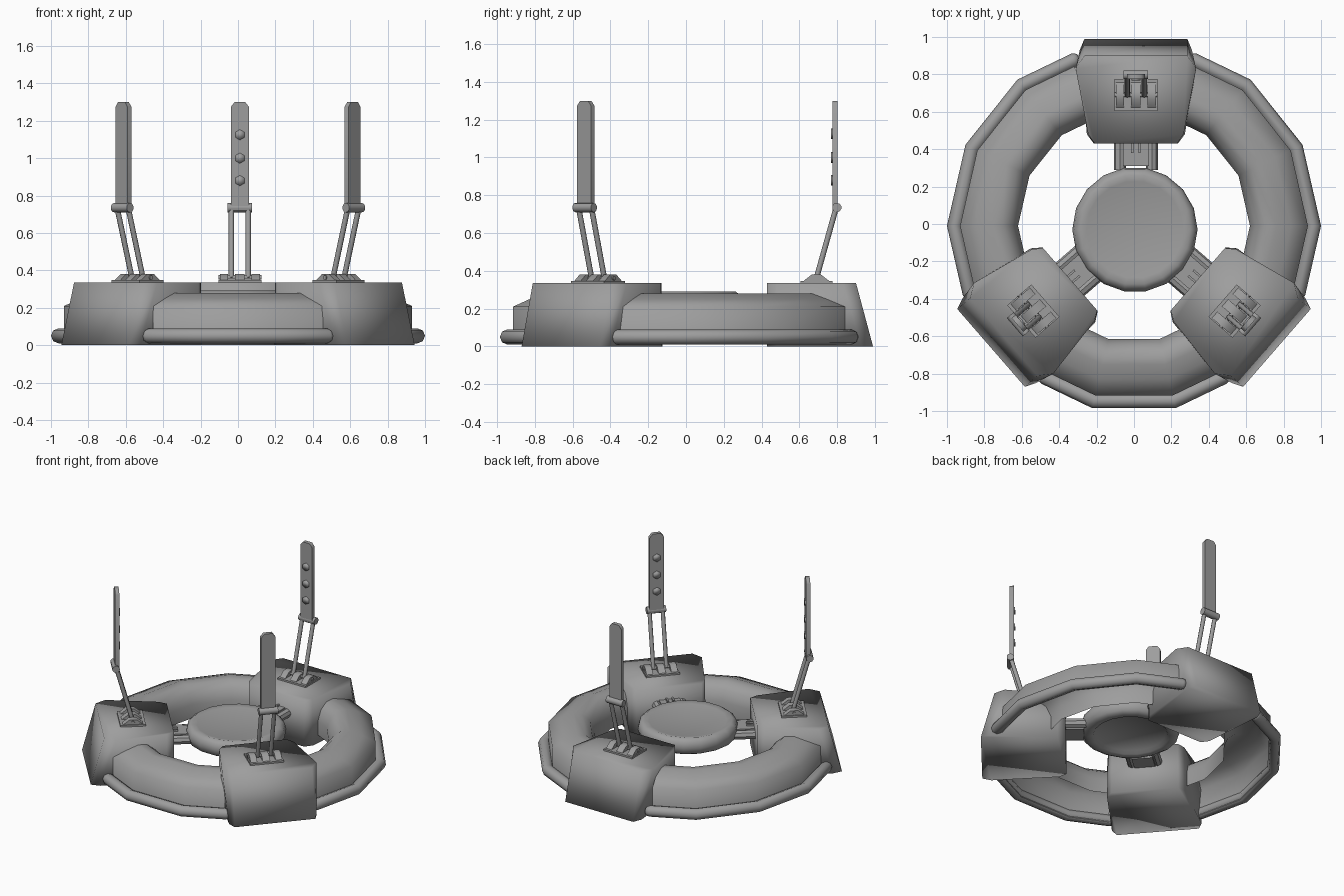
import bpy, bmesh, math
from math import pi, sin, cos, radians
from mathutils import Matrix, Vector

if "Cube" in bpy.data.objects:
    bpy.data.objects.remove(bpy.data.objects["Cube"])

N = 14  # sides of the ring
grey = bpy.data.materials.new("dark_grey")
grey.diffuse_color = (.34, .34, .34, 1)
grey.use_nodes = True
grey.node_tree.nodes["Principled BSDF"].inputs["Base Color"].default_value = grey.diffuse_color


def finish(name, bm, M=Matrix.Identity(4), angle=35):
    bmesh.ops.recalc_face_normals(bm, faces=bm.faces)
    me = bpy.data.meshes.new(name)
    bm.to_mesh(me)
    bm.free()
    me.transform(M)
    me.materials.append(grey)
    ob = bpy.data.objects.new(name, me)
    bpy.context.collection.objects.link(ob)
    bpy.ops.object.select_all(action='DESELECT')
    ob.select_set(True)
    bpy.context.view_layer.objects.active = ob
    bpy.ops.object.shade_smooth_by_angle(angle=radians(angle))
    return ob


def box(bm, c, s):
    bmesh.ops.create_cube(bm, size=1, matrix=Matrix.Translation(c) @ Matrix.Diagonal((*s, 1)))


def rod(bm, a, b, r, n=8):
    a, b = Vector(a), Vector(b)
    d = b - a
    m = Matrix.Translation((a + b) / 2) @ d.to_track_quat('Z', 'Y').to_matrix().to_4x4()
    bmesh.ops.create_cone(bm, cap_ends=True, segments=n, radius1=r, radius2=r, depth=d.length, matrix=m)


def prism(bm, lower, upper):
    """Solid between two matching outlines."""
    lo, up = [bm.verts.new(p) for p in lower], [bm.verts.new(p) for p in upper]
    n = len(lo)
    bm.faces.new(lo[::-1])
    bm.faces.new(up)
    for i in range(n):
        bm.faces.new((lo[i], lo[(i + 1) % n], up[(i + 1) % n], up[i]))


def mirrored(half, z):
    """Closed outline from its +x half, at height z."""
    return [(x, y, z) for x, y in half] + [(-x, y, z) for x, y in half[::-1]]


def poly_factor(a):
    """Distance to the ring polygon's edge relative to its corner radius."""
    step = 2 * pi / N
    return cos(step / 2) / cos((a % step) - step / 2)


def sweep(profile, a0, a1, closed, round_ends=False):
    """Profile (radius, z) carried round the ring polygon from a0 to a1 degrees."""
    step = 360 / N
    inner = [k * step for k in range(-N, 2 * N) if a0 + 1 < k * step < a1 - 1]
    stations = [(a, 1) for a in [a0] + inner + [a1]]
    if round_ends:
        stations = [(a0 - 1.8, .5), (a0 - 1, .85)] + stations + [(a1 + 1, .85), (a1 + 1.8, .5)]
    cr = sum(p[0] for p in profile) / len(profile)
    cz = sum(p[1] for p in profile) / len(profile)
    bm = bmesh.new()
    rows = []
    for deg, s in stations:
        a = radians(deg)
        f = poly_factor(a)
        row = []
        for r, z in profile:
            R = (cr + (r - cr) * s) * f
            row.append(bm.verts.new((R * cos(a), R * sin(a), cz + (z - cz) * s)))
        rows.append(row)
    n = len(profile)
    for p, q in zip(rows, rows[1:]):
        for i in range(n if closed else n - 1):
            j = (i + 1) % n
            bm.faces.new((p[i], q[i], q[j], p[j]))
    if closed:
        bm.faces.new(rows[0])
        bm.faces.new(rows[-1])
    return bm


# ring guards (open shells) and outer bumper tubes between the pods
shell = [(.93, .02), (.93, .21), (.84, .25), (.76, .28), (.70, .275), (.65, .235), (.62, .16), (.62, .06)]
tube = [(.96 + .04 * cos(t * pi / 4), .05 + .04 * sin(t * pi / 4)) for t in range(8)]
shift = Matrix.Translation((0, -.01, 0))
for side, a0, a1 in (("front", 240, 300), ("right", -21.5, 69.5), ("left", 110.5, 201.5)):
    finish(side + "_ring_guard", sweep(shell, a0, a1, False), shift, 70)
    finish(side + "_bumper_tube", sweep(tube, a0 - .5, a1 + .5, True, True), shift, 60)

# central disc: lathed, shallow dish above and recess below
prof = [(0, .275), (.26, .283), (.295, .292), (.325, .27), (.335, .23), (.322, .185), (.29, .168), (.25, .172),
        (.235, .192), (0, .196)]
bm = bmesh.new()
vs = [bm.verts.new((r, 0, z)) for r, z in prof]
es = [bm.edges.new(e) for e in zip(vs, vs[1:])]
bmesh.ops.spin(bm, geom=vs + es, axis=(0, 0, 1), cent=(0, 0, 0), angle=2 * pi, steps=18)
bmesh.ops.remove_doubles(bm, verts=bm.verts, dist=1e-4)
finish("centre_disc", bm, Matrix.Translation((0.005, -.03, 0)), 70)

# three identical stations: local y points outward
for side, deg, off in (("back", 90, (.01, 0, 0)), ("left", 221, (-.017, -.013, 0)), ("right", 319, (.017, -.013, 0))):
    M = Matrix.Translation(off) @ Matrix.Rotation(radians(deg - 90), 4, 'Z')

    # pod housing with slanted outer wall and cut corners, softly shaded all over
    low = [(.225, .43), (.262, .48), (.3, .93), (.275, .99)]
    top = [(.22, .43), (.255, .48), (.322, .83), (.275, .9)]
    bm = bmesh.new()
    prism(bm, mirrored(low, 0), mirrored(top, .335))
    finish(side + "_pod", bm, M, 180)

    # arm from disc to pod
    bm = bmesh.new()
    box(bm, (0, .39, .21), (.14, .16, .07))
    for s in (-1, 1):
        rod(bm, (s * .085, .29, .21), (s * .085, .48, .21), .032)
        box(bm, (s * .02, .405, .247), (.012, .05, .02))
    finish(side + "_arm", bm, M)

    # hinge base on the pod: plate, lugs and pin
    bm = bmesh.new()
    box(bm, (0, .69, .34), (.23, .17, .015))
    for x, w in ((-.085, .045), (0, .05), (.085, .045)):
        pts = [(.62, .345), (.76, .345), (.715, .38), (.665, .38)]
        prism(bm, [(x - w / 2, y, z) for y, z in pts], [(x + w / 2, y, z) for y, z in pts])
    rod(bm, (-.115, .69, .362), (.115, .69, .362), .012)
    finish(side + "_hinge_base", bm, M, 60)

    # twin struts and upper hinge bar
    bm = bmesh.new()
    for x in (-.045, .045):
        rod(bm, (x, .69, .36), (x, .795, .735), .0145)
    rod(bm, (-.065, .798, .735), (.065, .798, .735), .025, 10)
    finish(side + "_struts", bm, M, 50)

    # upright blade with chamfered tip
    half = [(.048, .72), (.048, 1.275), (.028, 1.3)]
    out = half + [(-x, z) for x, z in half[::-1]]
    bm = bmesh.new()
    prism(bm, [(x, .775, z) for x, z in out], [(x, .803, z) for x, z in out])
    finish(side + "_blade", bm, M, 60)

    # hexagonal bolts on the inward face
    bm = bmesh.new()
    for z in (.88, 1.0, 1.125):
        rod(bm, (0, .767, z), (0, .785, z), .028, 6)
    finish(side + "_bolts", bm, M, 180)
